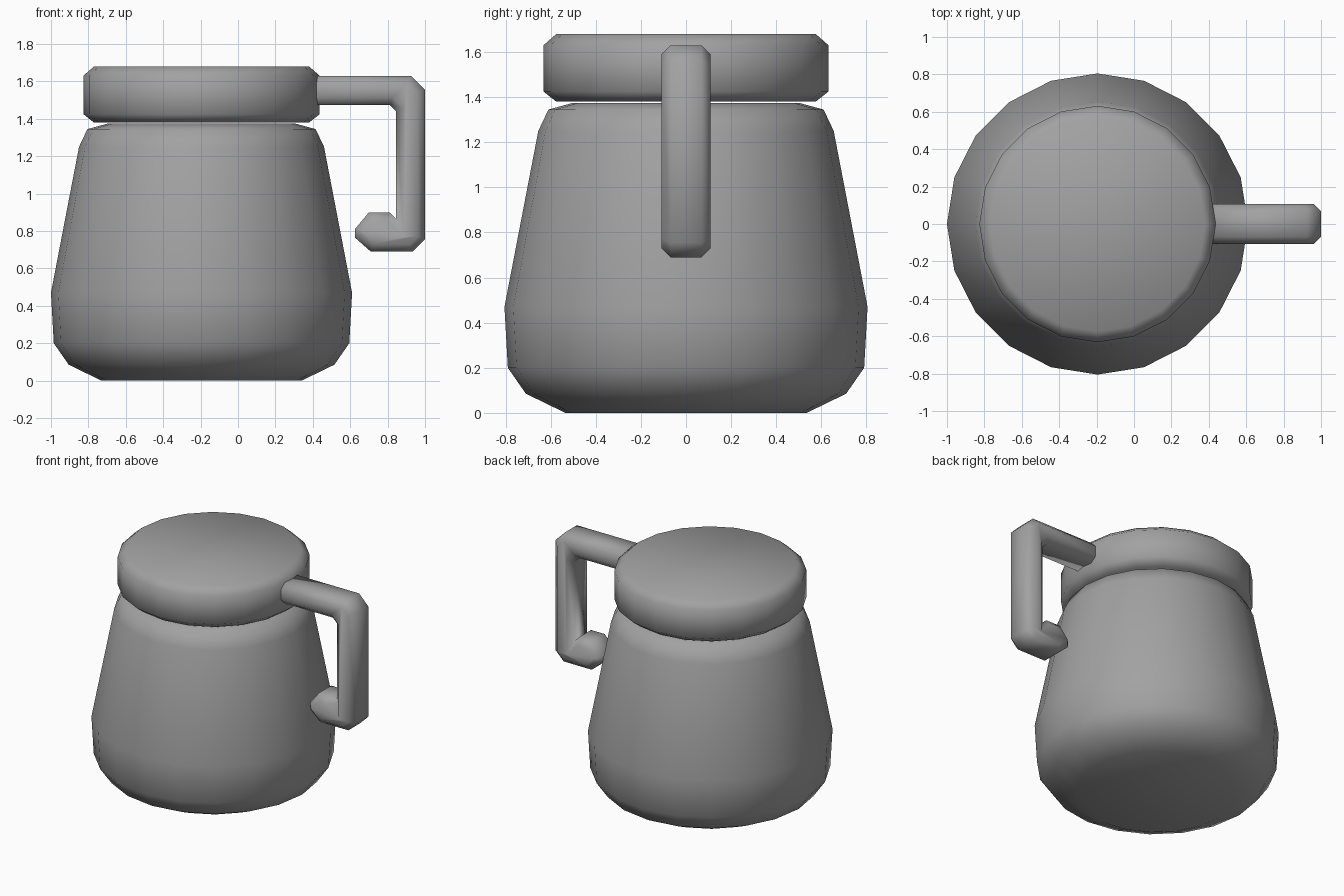
import bpy, bmesh, math

if "Cube" in bpy.data.objects:
    bpy.data.objects.remove(bpy.data.objects["Cube"], do_unlink=True)

SIDES = 20
AXIS_X = -0.195

grey = bpy.data.materials.new("mid grey")
grey.use_nodes = True
colour = (0.36, 0.36, 0.36, 1)
grey.diffuse_color = colour
grey.node_tree.nodes["Principled BSDF"].inputs["Base Color"].default_value = colour


def finish(bm, name):
    """Turn a bmesh into a smooth grey object."""
    bmesh.ops.recalc_face_normals(bm, faces=bm.faces)
    for face in bm.faces:
        face.smooth = True
    mesh = bpy.data.meshes.new(name)
    bm.to_mesh(mesh)
    bm.free()
    mesh.materials.append(grey)
    obj = bpy.data.objects.new(name, mesh)
    bpy.context.collection.objects.link(obj)
    return obj


def turned(name, profile):
    """Closed round solid from (radius, height) pairs."""
    bm = bmesh.new()
    rings = []
    for r, z in profile:
        angles = [2 * math.pi * i / SIDES for i in range(SIDES)]
        rings.append([bm.verts.new((AXIS_X + r * math.cos(a), r * math.sin(a), z))
                      for a in angles])
    for low, high in zip(rings, rings[1:]):
        for i in range(SIDES):
            j = (i + 1) % SIDES
            bm.faces.new((low[i], low[j], high[j], high[i]))
    bm.faces.new(rings[0])
    bm.faces.new(rings[-1])
    return finish(bm, name)


def slab(name, outline, half_width, chamfer):
    """Outline in the xz plane, thickened along y, with chamfered rims."""
    bm = bmesh.new()
    front = bm.faces.new([bm.verts.new((x, -half_width, z)) for x, z in outline])
    made = bmesh.ops.extrude_face_region(bm, geom=[front], use_keep_orig=True)["geom"]
    bmesh.ops.translate(bm, vec=(0, 2 * half_width, 0),
                        verts=[v for v in made if isinstance(v, bmesh.types.BMVert)])
    bmesh.ops.recalc_face_normals(bm, faces=bm.faces)
    rims = [e for e in bm.edges if abs(e.verts[0].co.y - e.verts[1].co.y) < 0.001]
    bmesh.ops.bevel(bm, geom=rims, offset=chamfer, offset_type='OFFSET',
                    segments=1, profile=0.5, affect='EDGES')
    return finish(bm, name)


# Pot body with rounded foot and shoulder
turned("pot_body", [(0.535, 0), (0.71, 0.085), (0.79, 0.2), (0.805, 0.47),
                    (0.655, 1.25), (0.61, 1.345), (0.5, 1.375)])

# Thick chamfered lid
turned("lid", [(0.575, 1.38), (0.632, 1.425), (0.632, 1.63), (0.575, 1.68)])

# Hooked handle joined to the lid
slab("handle", [(0.38, 1.63), (0.925, 1.63), (1, 1.555), (1, 0.755), (0.935, 0.69),
                (0.71, 0.69), (0.625, 0.765), (0.625, 0.81), (0.7, 0.9), (0.81, 0.9),
                (0.845, 0.865), (0.845, 1.44), (0.81, 1.475), (0.38, 1.475)],
     0.108, 0.04)
